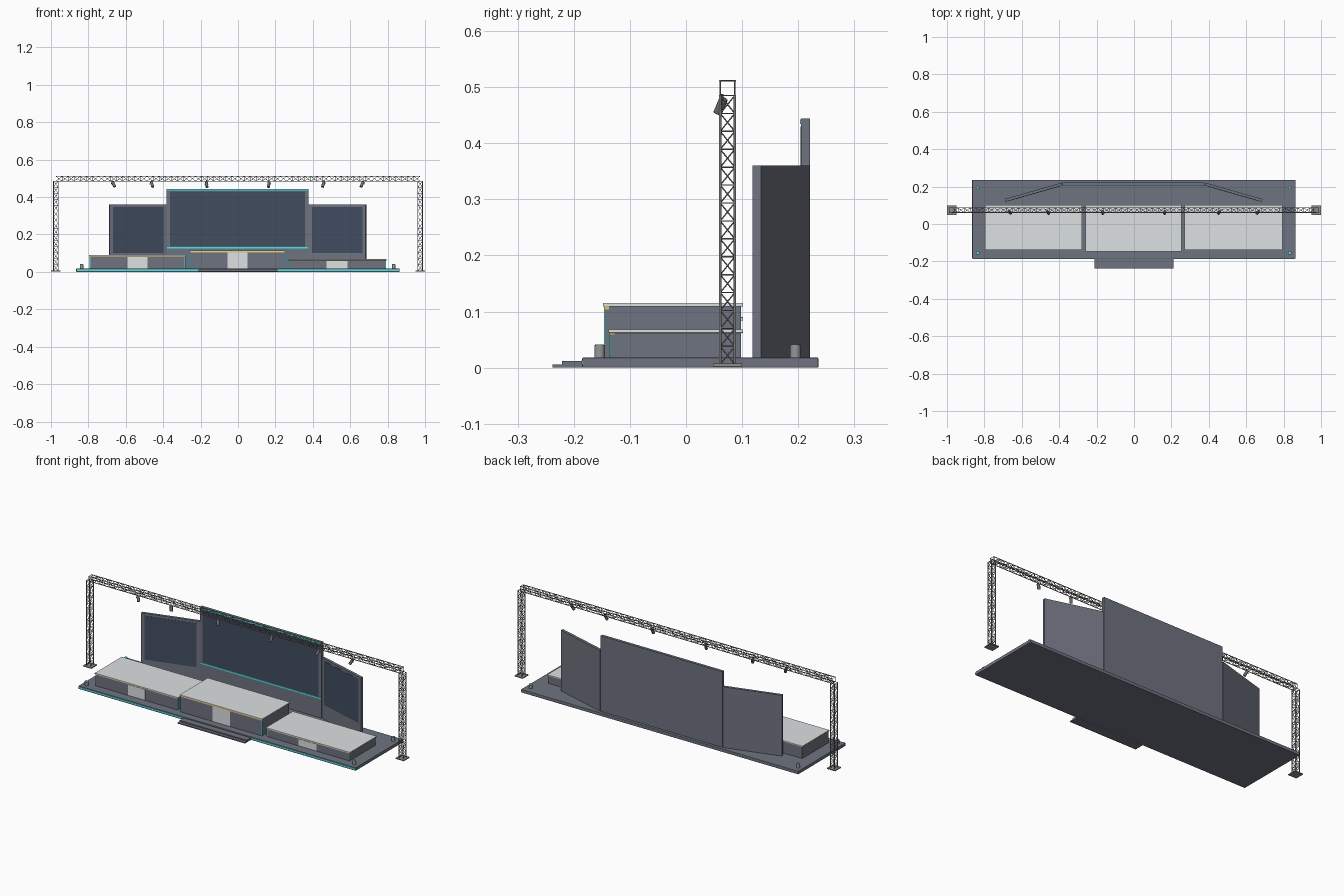
import bpy, bmesh, math
from mathutils import Vector, Matrix

if "Cube" in bpy.data.objects:
    bpy.data.objects.remove(bpy.data.objects["Cube"])


def material(name, rgb):
    m = bpy.data.materials.new(name)
    m.diffuse_color = (*rgb, 1)
    m.use_nodes = True
    m.node_tree.nodes["Principled BSDF"].inputs["Base Color"].default_value = m.diffuse_color
    return m


GREY = material("slate grey", (0.158, 0.172, 0.215))
LIGHT = material("light deck", (0.72, 0.75, 0.76))
SCREEN = material("dark blue screen", (0.053, 0.074, 0.118))
CYAN = material("cyan glow", (0.06, 0.80, 0.80))
YELLOW = material("warm yellow", (0.80, 0.56, 0.10))
STEEL = material("truss steel", (0.27, 0.27, 0.265))
LAMP = material("lamp grey", (0.16, 0.16, 0.165))
POST = material("post grey", (0.30, 0.305, 0.31))


def finish(name, bm, mat):
    mesh = bpy.data.meshes.new(name)
    bm.to_mesh(mesh)
    bm.free()
    mesh.materials.append(mat)
    ob = bpy.data.objects.new(name, mesh)
    bpy.context.collection.objects.link(ob)
    return ob


def box(name, x, y, z, mat, bevel=0, matrix=None):
    """Box from (min, max) ranges."""
    bm = bmesh.new()
    bmesh.ops.create_cube(bm, size=1)
    for v in bm.verts:
        v.co = Vector([(r[0] + r[1]) / 2 + c * (r[1] - r[0]) for r, c in zip((x, y, z), v.co)])
    ob = finish(name, bm, mat)
    if matrix:
        ob.matrix_world = matrix
    if bevel:
        mod = ob.modifiers.new("bevel", 'BEVEL')
        mod.width, mod.segments = bevel, 2
    return ob


def bar(bm, a, b, r, sides=8):
    a, b = Vector(a), Vector(b)
    d = b - a
    m = Matrix.Translation((a + b) / 2) @ d.to_track_quat('Z', 'Y').to_matrix().to_4x4()
    bmesh.ops.create_cone(bm, cap_ends=True, segments=sides, radius1=r, radius2=r,
                          depth=d.length, matrix=m)


def smooth_sides(bm):
    """Smooth round walls, sharp end caps."""
    for f in bm.faces:
        f.smooth = len(f.verts) == 4
    for e in bm.edges:
        e.smooth = all(len(f.verts) == 4 for f in e.link_faces)


def cylinder(name, a, b, r, mat, sides=20):
    bm = bmesh.new()
    bar(bm, a, b, r, sides)
    smooth_sides(bm)
    return finish(name, bm, mat)


def truss(name, length, bays, matrix, half=0.0130):
    """Square lattice truss along local z."""
    bm = bmesh.new()
    c = [(-half, -half), (half, -half), (half, half), (-half, half)]
    for p in c:
        bar(bm, (*p, 0), (*p, length), 0.0021, 10)
    for i in range(bays + 1):
        z0, z1 = i * length / bays, (i + 1) * length / bays
        for k in range(4):
            p, q = c[k], c[(k + 1) % 4]
            bar(bm, (*p, z0), (*q, z0), 0.0011)
            if i < bays:
                if i % 2:
                    p, q = q, p
                bar(bm, (*p, z0), (*q, z1), 0.0012)
    smooth_sides(bm)
    finish(name, bm, STEEL).matrix_world = matrix


# Stage base and front steps
box("stage_base", (-0.865, 0.863), (-0.185, 0.236), (0, 0.018), GREY, 0.002)
box("upper_step", (-0.21, 0.21), (-0.221, -0.184), (0, 0.012), GREY)
box("lower_step", (-0.21, 0.21), (-0.238, -0.22), (0, 0.006), GREY)
for s in (-1, 1):
    box("base_light_strip", sorted((s * 0.212, s * 0.862)), (-0.1865, -0.184),
        (0.006, 0.013), CYAN)

# Risers: x range, front y, top z, front panel x range, warm strip height
risers = [("left", -0.797, -0.278, -0.135, 0.090, -0.59, -0.483, 0.0025),
          ("centre", -0.26, 0.254, -0.145, 0.115, -0.056, 0.052, 0.005),
          ("right", 0.270, 0.794, -0.135, 0.068, 0.473, 0.585, 0.0025)]
for side, x0, x1, y, z, p0, p1, h in risers:
    box(side + "_riser_body", (x0 + 0.004, x1 - 0.004), (y, 0.098), (0.018, z - 0.006), GREY)
    box(side + "_riser_deck", (x0, x1), (y - 0.003, 0.102), (z - 0.006, z), LIGHT, 0.0008)
    box(side + "_riser_front_panel", (p0, p1), (y - 0.001, y + 0.002), (0.019, z - 0.011), LIGHT)
    box(side + "_riser_warm_strip", (x0 + 0.003, x1 - 0.003), (y - 0.0012, y + 0.008),
        (z - 0.006 - h, z - 0.006), YELLOW)
    for x in (x0 + 0.005, x1 - 0.005):
        box(side + "_riser_corner_light", (x - 0.0025, x + 0.0025), (y - 0.0008, y + 0.001),
            (0.02, z - 0.011), CYAN)

# Central backdrop wall with screen and light strips
box("centre_wall", (-0.381, 0.377), (0.205, 0.221), (0.018, 0.444), GREY)
box("centre_screen", (-0.363, 0.359), (0.2037, 0.206), (0.135, 0.430), SCREEN)
for z in (0.128, 0.438):
    box("screen_light_strip", (-0.379, 0.375), (0.2032, 0.206), (z - 0.004, z + 0.004), CYAN)

# Angled side walls; local x runs outward from the hinge
angle, length = math.radians(16), 0.317
for s in (-1, 1):
    m = Matrix.Translation((s * 0.380 - 0.002, 0.206, 0)) @ Matrix.Rotation(-s * angle, 4, 'Z')
    box("side_wall", sorted((0, s * length)), (0, 0.0155), (0.018, 0.360), GREY, 0, m)
    box("side_screen", sorted((s * 0.018, s * (length - 0.018))), (-0.001, 0.001),
        (0.10, 0.347), SCREEN, 0, m)

# Corner posts with glowing caps
for x in (-0.836, 0.832):
    for y in (-0.154, 0.195):
        cylinder("corner_post", (x, y, 0.017), (x, y, 0.040), 0.0095, POST)
        cylinder("corner_post_cap", (x, y, 0.039), (x, y, 0.0412), 0.0078, CYAN)

# Truss towers and overhead truss
TY = 0.074
for s in (-1, 1):
    box("tower_foot", (s * 0.974 - 0.026, s * 0.974 + 0.026), (TY - 0.026, TY + 0.026),
        (0.002, 0.007), STEEL)
    truss("tower_truss", 0.479, 15, Matrix.Translation((s * 0.974, TY, 0.006)))
truss("overhead_truss", 1.946, 60,
      Matrix.Translation((-0.973, TY, 0.498)) @ Matrix.Rotation(math.pi / 2, 4, 'Y'))

# Spotlights hung from the overhead truss, aimed forward and inward
for x in (-0.67, -0.463, -0.169, 0.166, 0.459, 0.668):
    aim = Vector((-x * 0.65, -0.42, -1)).normalized()
    top = Vector((x, 0.067, 0.479))
    cylinder("spotlight_body", top, top + aim * 0.029, 0.0078, LAMP, 20)
    for d in (-0.009, 0.009):
        cylinder("spotlight_yoke", (x + d, 0.063, 0.468), (x + d * 0.4, 0.064, 0.487),
                 0.0012, LAMP, 8)
    cylinder("spotlight_clamp", (x, 0.064, 0.476), (x, 0.064, 0.488), 0.003, LAMP, 10)
